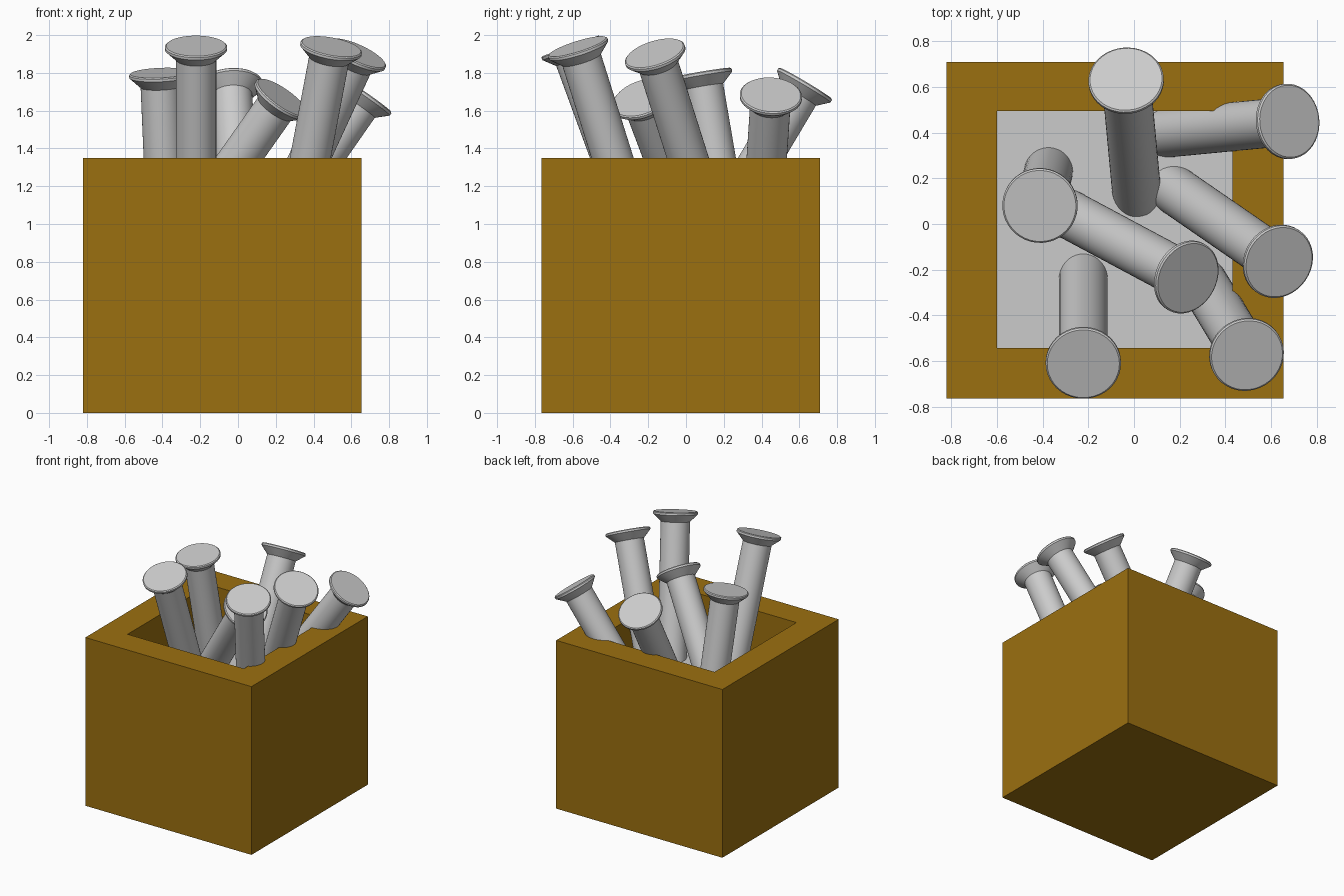
import bpy, bmesh
from mathutils import Vector

if "Cube" in bpy.data.objects:
    bpy.data.objects.remove(bpy.data.objects["Cube"])

FLOOR = 0.94  # level of the grey filling inside the box


def add_object(name, bm):
    bmesh.ops.recalc_face_normals(bm, faces=bm.faces)
    mesh = bpy.data.meshes.new(name)
    bm.to_mesh(mesh)
    bm.free()
    obj = bpy.data.objects.new(name, mesh)
    bpy.context.collection.objects.link(obj)
    return obj


def rect(bm, x0, x1, y0, y1, z):
    return [bm.verts.new(p) for p in ((x0, y0, z), (x1, y0, z), (x1, y1, z), (x0, y1, z))]


def bridge(bm, a, b):
    n = len(a)
    for i in range(n):
        j = (i + 1) % n
        bm.faces.new((a[i], a[j], b[j], b[i]))


# Thick-walled open box
OUT = (-0.82, 0.655, -0.765, 0.71)
INN = (-0.60, 0.432, -0.543, 0.495)
bm = bmesh.new()
rings = [rect(bm, *OUT, 0), rect(bm, *OUT, 1.35),
         rect(bm, *INN, 1.35), rect(bm, *INN, FLOOR - 0.02)]
for a, b in zip(rings, rings[1:]):
    bridge(bm, a, b)
bm.faces.new(rings[0])
bm.faces.new(rings[-1])
box = add_object("box", bm)
brown = bpy.data.materials.new("box_brown")
brown.diffuse_color = (0.33, 0.16, 0.005, 1)
brown.use_nodes = True
brown.node_tree.nodes["Principled BSDF"].inputs["Base Color"].default_value = brown.diffuse_color
box.data.materials.append(brown)

# Grey filling the screws stand in
bm = bmesh.new()
low, high = rect(bm, *INN, FLOOR - 0.02), rect(bm, *INN, FLOOR)
bridge(bm, low, high)
bm.faces.new(low)
bm.faces.new(high)
add_object("box_filling", bm)


# Countersunk screw, from the head's top centre down to the filling
def screw(name, head, base_xy, sides=40):
    head = Vector(head)
    axis = Vector((*base_xy, FLOOR)) - head
    length = axis.length + 0.06
    turn = axis.to_track_quat('Z', 'Y')
    profile = [(0.158, 0), (0.165, 0.006), (0.165, 0.02), (0.107, 0.075), (0.107, length)]
    bm = bmesh.new()
    rings = []
    for r, d in profile:
        ring = bmesh.ops.create_circle(bm, segments=sides, radius=r)["verts"]
        for v in ring:
            v.co = head + turn @ (v.co + Vector((0, 0, d)))
        rings.append(ring)
    for a, b in zip(rings, rings[1:]):
        bridge(bm, a, b)
    bm.faces.new(rings[0])
    bm.faces.new(rings[-1])
    obj = add_object(name, bm)
    bpy.ops.object.select_all(action='DESELECT')
    obj.select_set(True)
    bpy.context.view_layer.objects.active = obj
    bpy.ops.object.shade_smooth_by_angle(angle=0.5)


SCREWS = [
    ((-0.222, -0.612, 1.943), (-0.222, -0.245)),
    ((0.680, 0.450, 1.685), (0.16, 0.40)),
    ((-0.035, 0.634, 1.745), (0.010, 0.155)),
    ((0.635, -0.167, 1.905), (0.19, 0.14)),
    ((0.495, -0.575, 1.94), (0.305, -0.26)),
    ((0.236, -0.236, 1.67), (-0.28, 0.04)),
    ((-0.412, 0.079, 1.80), (-0.375, 0.226)),
]
for i, (head, base) in enumerate(SCREWS, 1):
    screw(f"screw_{i}", head, base)
